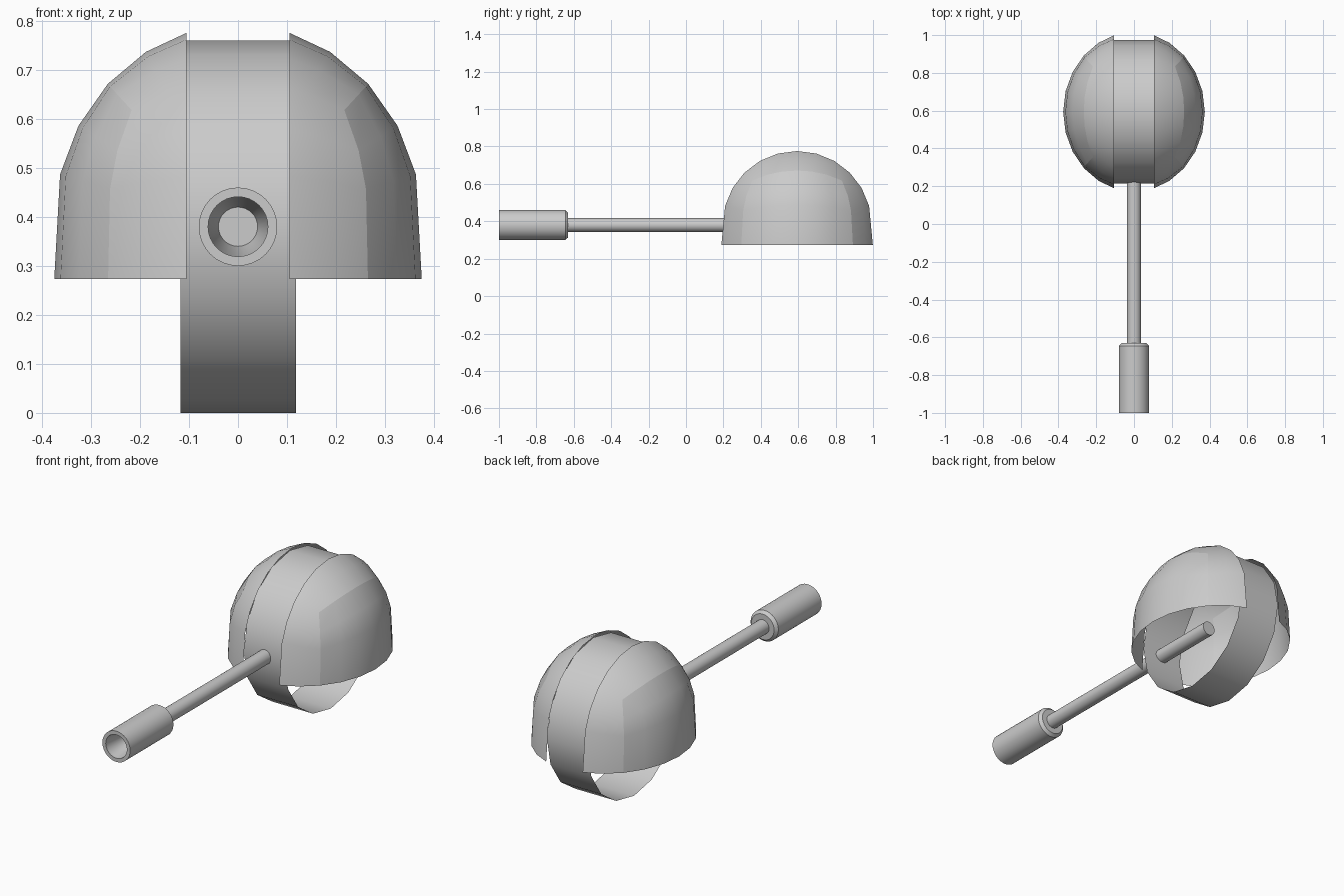
import bpy, bmesh, math

if "Cube" in bpy.data.objects:
    bpy.data.objects.remove(bpy.data.objects["Cube"])

CY, CZ = 0.594, 0.38          # centre of the head
SX, SY, SZ = 0.376, 0.415, 0.412
CUT = 0.105                   # inner edge of each shell
FLOOR = 0.273                 # lower edge of the shells


def finish(name, bm, angle=40):
    bmesh.ops.recalc_face_normals(bm, faces=bm.faces[:])
    me = bpy.data.meshes.new(name)
    bm.to_mesh(me)
    bm.free()
    ob = bpy.data.objects.new(name, me)
    bpy.context.collection.objects.link(ob)
    bpy.ops.object.select_all(action='DESELECT')
    bpy.context.view_layer.objects.active = ob
    ob.select_set(True)
    bpy.ops.object.shade_smooth_by_angle(angle=math.radians(angle))
    return ob


def lathe(name, profile, segs, x0=0.0):
    """Revolve (radius, y) points around the handle axis."""
    bm = bmesh.new()
    rings = []
    for r, y in profile:
        if r == 0:
            rings.append([bm.verts.new((x0, y, CZ))] * segs)
        else:
            rings.append([bm.verts.new((x0 + r * math.cos(2 * math.pi * i / segs), y,
                                        CZ + r * math.sin(2 * math.pi * i / segs)))
                          for i in range(segs)])
    for a, b in zip(rings, rings[1:]):
        for i in range(segs):
            j = (i + 1) % segs
            bm.faces.new(list(dict.fromkeys((a[i], a[j], b[j], b[i]))))
    return finish(name, bm)


# Grip: hollow mouth at the front, bevelled shoulder at the rod
lathe("grip", [(0, -0.88), (0.04, -0.88), (0.061, -0.985), (0.061, -1.0), (0.08, -1.0),
               (0.08, -0.645), (0.066, -0.63), (0, -0.63)], 32)

# Rod running into the middle of the head
lathe("rod", [(0, -0.64), (0.037, -0.64), (0.037, 0.58), (0, 0.58)], 24)

# Central ring: thin open band
bm = bmesh.new()
N = 16
band = []
for i in range(N):
    a = 2 * math.pi * i / N
    band.append([bm.verts.new((x, CY + 0.38 * math.sin(a), CZ + 0.38 * math.cos(a)))
                 for x in (-0.117, 0.118)])
for i in range(N):
    a, b = band[i], band[(i + 1) % N]
    bm.faces.new((a[0], a[1], b[1], b[0]))
finish("centre_ring", bm)

# Side shells: half of a rounded cube, mirrored
bm = bmesh.new()
cache = {}


def shell_vert(ax, ay, az, side):
    key = (ax, ay, az, side)
    if key in cache:
        return cache[key]
    x, y, z = (math.tan(math.radians(a)) for a in (ax, ay, az))
    if az < 0:                                   # flared flat lower edge
        n = math.hypot(x, y)
        px, py, pz = 0.375 * x / n, 0.422 * y / n, FLOOR - CZ
        if ax == 15:
            px, py = CUT, math.copysign(0.405, y)
    else:
        n = math.sqrt(x * x + y * y + z * z)
        px, py, pz = SX * x / n, SY * y / n, SZ * z / n
        if ax == 15:                             # straight inner edge
            k = math.sqrt((1 - (CUT / SX) ** 2) / ((py / SY) ** 2 + (pz / SZ) ** 2))
            px, py, pz = CUT, py * k, pz * k
    cache[key] = bm.verts.new((px, CY + py, CZ + pz))
    return cache[key]


def patch(us, vs, fn):
    for u0, u1 in zip(us, us[1:]):
        for v0, v1 in zip(vs, vs[1:]):
            bm.faces.new((fn(u0, v0), fn(u1, v0), fn(u1, v1), fn(u0, v1)))


XS, YS, ZS = (15, 30, 45), tuple(range(-45, 46, 15)), (-15, 15, 30, 45)
patch(XS, YS, lambda u, v: shell_vert(u, v, 45, False))
patch(XS, ZS, lambda u, v: shell_vert(u, -45, v, False))
patch(XS, ZS, lambda u, v: shell_vert(u, 45, v, False))
patch(YS, ZS, lambda u, v: shell_vert(45, u, v, True))
shell = finish("side_shells", bm, 60)
m = shell.modifiers.new("mirror", 'MIRROR')
m.use_mirror_merge = False
